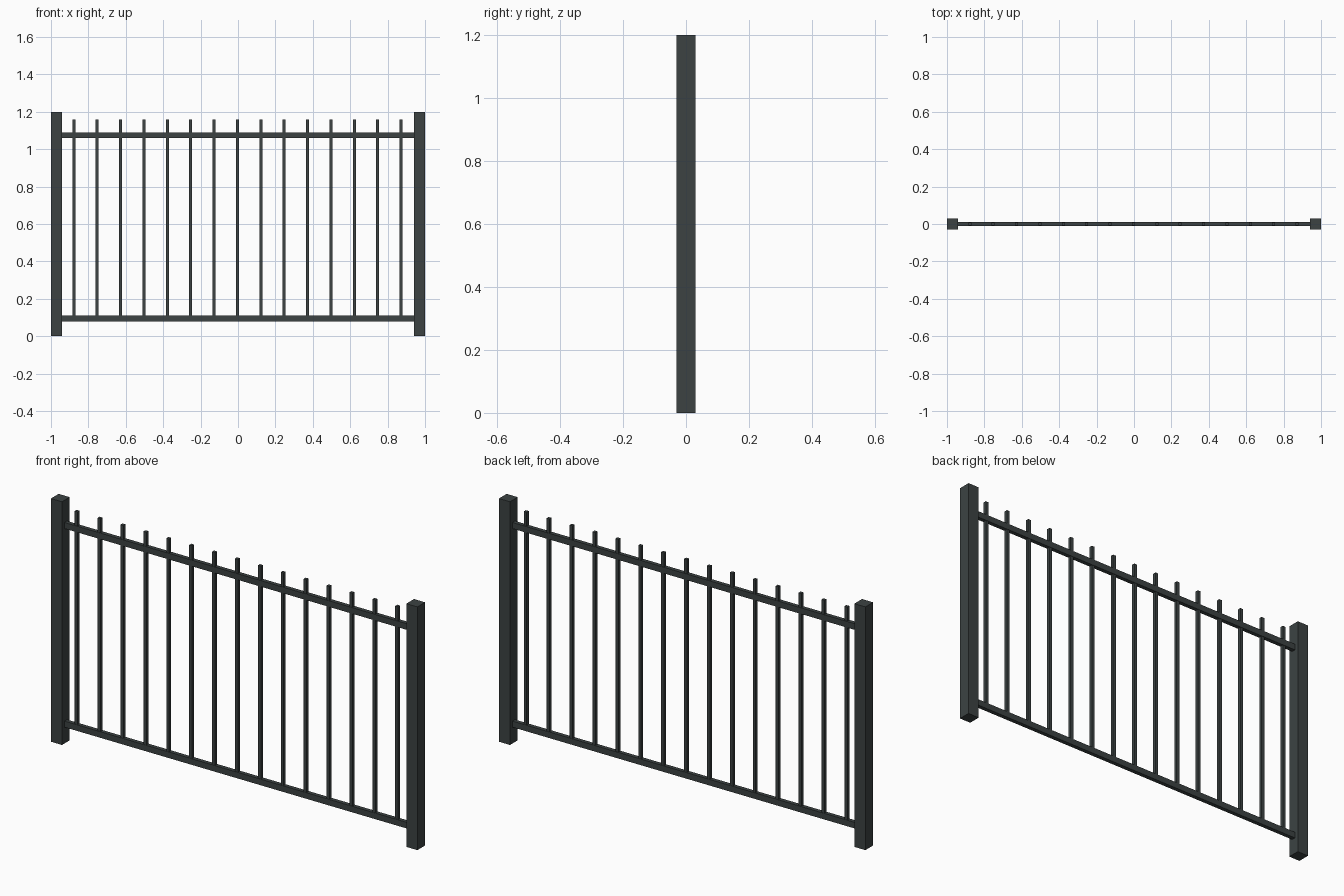
import bpy

default = bpy.data.objects.get("Cube")
if default:
    bpy.data.objects.remove(default, do_unlink=True)

# Dark grey painted metal
metal = bpy.data.materials.new("anthracite_metal")
metal.use_nodes = True
colour = (0.045, 0.055, 0.055, 1)
metal.diffuse_color = colour
metal.node_tree.nodes["Principled BSDF"].inputs["Base Color"].default_value = colour


def box(name, x, width, depth, bottom, top):
    """Box centred on y = 0, spanning bottom to top."""
    bpy.ops.mesh.primitive_cube_add(size=1, location=(x, 0, (bottom + top) / 2))
    obj = bpy.context.object
    obj.name = name
    obj.scale = (width, depth, top - bottom)
    bpy.ops.object.transform_apply(location=False, rotation=False, scale=True)
    obj.data.materials.append(metal)
    return obj


POST = 0.06
HEIGHT = 1.2

# End posts
for side, name in ((-1, "right_post"), (1, "left_post")):
    box(name, side * (1 - POST / 2), POST, POST, 0, HEIGHT)

# Horizontal rails between the posts
for name, z in (("bottom_rail", 0.095), ("top_rail", 1.075)):
    box(name, 0, 2 - 2 * POST, 0.02, z - 0.015, z + 0.015)

# Evenly spaced upright bars, set in the bottom rail and passing through the top one
BARS = 15
SPACING = 0.125
for i in range(BARS):
    x = (i - (BARS - 1) / 2) * SPACING - 0.003
    box(f"bar_{i + 1}", x, 0.016, 0.016, 0.09, 1.16)
